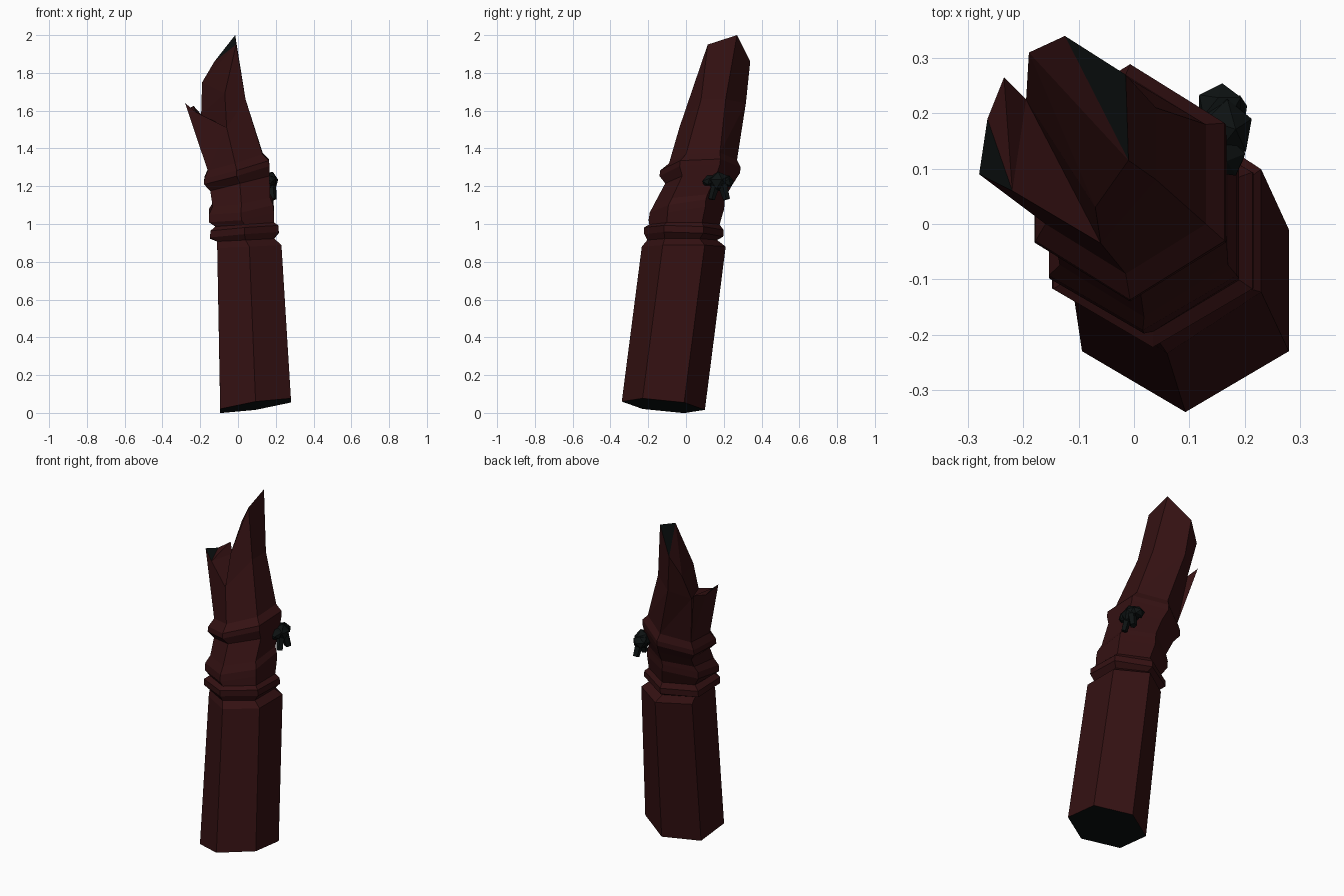
import bpy, math
from mathutils import Vector

cube = bpy.data.objects.get("Cube")
if cube:
    bpy.data.objects.remove(cube, do_unlink=True)


def material(name, rgb):
    m = bpy.data.materials.new(name)
    m.use_nodes = True
    m.diffuse_color = (*rgb, 1)
    m.node_tree.nodes["Principled BSDF"].inputs["Base Color"].default_value = (*rgb, 1)
    return m


WOOD = material("dark red wood", (0.034, 0.0055, 0.006))
DARK = material("charcoal", (0.004, 0.006, 0.006))


def build(name, verts, faces, dark=()):
    me = bpy.data.meshes.new(name)
    me.from_pydata(verts, [], faces)
    me.materials.append(WOOD)
    me.materials.append(DARK)
    for i in dark:
        me.polygons[i].material_index = 1
    ob = bpy.data.objects.new(name, me)
    bpy.context.collection.objects.link(ob)
    return ob


def hexagon(cx, cy, cz, rx, ry, sx, sy):
    """Six corners, starting at the front, on a plane with slopes sx and sy."""
    pts = []
    for k in range(6):
        a = math.radians(60 * k - 90)
        dx, dy = rx * math.cos(a) / math.cos(math.pi / 6), ry * math.sin(a)
        pts.append((cx + dx, cy + dy, cz + sx * dx + sy * dy))
    return pts


def loft(name, stations, dark=()):
    """Hexagonal skin through the stations with both ends closed."""
    verts = [p for s in stations for p in hexagon(*s)]
    faces = [tuple(range(5, -1, -1))]
    for r in range(len(stations) - 1):
        for k in range(6):
            n = (k + 1) % 6
            faces.append((6 * r + k, 6 * r + n, 6 * r + 6 + n, 6 * r + 6 + k))
    last = 6 * (len(stations) - 1)
    faces.append(tuple(range(last, last + 6)))
    return build(name, verts, faces, dark)


# Post shaft, dark on its cut base
shoulder = (0.06, -0.012, 0.88, 0.17, 0.222, 0.05, 0)
neck = (0.04, -0.02, 0.915, 0.152, 0.185, 0.05, 0)
loft("post_shaft", [(0.093, -0.12, 0.038, 0.187, 0.22, 0.15, -0.1), shoulder, neck], dark=[0])

# Tilted wrapped bands around the neck
gap_low = (0.035, -0.008, 0.997, 0.155, 0.186, 0.07, 0)
gap_mid = (0.018, 0.02, 1.125, 0.152, 0.188, 0.15, 0.1)
gap_top = (0.01, 0.07, 1.215, 0.157, 0.18, 0.25, 0)
collar = (-0.015, 0.09, 1.33, 0.145, 0.18, 0.3, 0.05)
loft("lower_band", [neck, (0.034, -0.012, 0.94, 0.182, 0.209, 0.08, -0.03),
                    (0.034, -0.012, 0.975, 0.18, 0.211, 0.08, -0.03), gap_low])
loft("middle_band", [gap_low, (0.018, 0.002, 1.05, 0.172, 0.2, 0.15, 0.15),
                     (0.016, 0.006, 1.09, 0.17, 0.198, 0.15, 0.15), gap_mid])
loft("upper_neck", [gap_mid, gap_top])
loft("upper_band", [gap_top, (-0.007, 0.073, 1.262, 0.173, 0.213, 0.28, 0.04),
                    (-0.007, 0.076, 1.292, 0.171, 0.213, 0.28, 0.04), collar])

# Splintered top: a tall sliver and a short one with a notch between
points = dict(zip("abcdef", hexagon(*collar)))
points.update({
    "A": (-0.06, -0.035, 1.51), "B": (0.04, 0.08, 1.66), "C": (0.04, 0.21, 1.66),
    "D": (-0.1, 0.317, 1.64), "N": (-0.195, 0.225, 1.58), "Q": (-0.07, 0.03, 1.69),
    "1": (-0.01, 0.115, 1.95), "2": (-0.015, 0.27, 2.0), "3": (-0.125, 0.34, 1.86),
    "4": (-0.19, 0.31, 1.75), "E": (-0.235, 0.265, 1.625), "G": (-0.265, 0.19, 1.61),
    "F": (-0.28, 0.09, 1.64), "H": (-0.22, 0.06, 1.59)})
order = list(points)
skin = ["123", "FGH", "fedcba", "abBA", "AB1Q", "bcCB", "BC21", "cdD", "cDC", "CD32",
        "deN", "dND", "DN43", "eEN", "efFG", "eGE", "faA", "fAHF",
        "134", "14Q", "4NQ", "NAQ", "HGE", "HEN", "HNA"]
build("splintered_top", list(points.values()),
      [tuple(order.index(ch) for ch in f) for f in skin], dark=[0, 1])


# Dark knot tied on the rear left corner
def lump(name, loc, scale, rot=(0, 0, 0)):
    bpy.ops.mesh.primitive_ico_sphere_add(subdivisions=1, radius=1, location=loc, rotation=rot)
    ob = bpy.context.object
    ob.name = name
    ob.scale = scale
    ob.data.materials.append(DARK)


def tail(name, start, end, width):
    a, b = Vector(start), Vector(end)
    bpy.ops.mesh.primitive_cone_add(vertices=5, radius1=width, radius2=width * 0.75,
                                    depth=(b - a).length, location=(a + b) / 2)
    ob = bpy.context.object
    ob.name = name
    ob.rotation_euler = (b - a).to_track_quat("Z", "Y").to_euler()
    ob.data.materials.append(DARK)


lump("knot_core", (0.165, 0.175, 1.225), (0.05, 0.06, 0.055), (0.2, 0.3, 0.4))
lump("knot_front_loop", (0.165, 0.125, 1.23), (0.04, 0.045, 0.03), (0.4, 0, 0.2))
lump("knot_back_loop", (0.155, 0.215, 1.225), (0.045, 0.04, 0.035), (-0.4, 0, 0.2))
tail("knot_front_tail", (0.175, 0.16, 1.22), (0.185, 0.135, 1.13), 0.024)
tail("knot_back_tail", (0.175, 0.19, 1.22), (0.185, 0.215, 1.13), 0.026)
